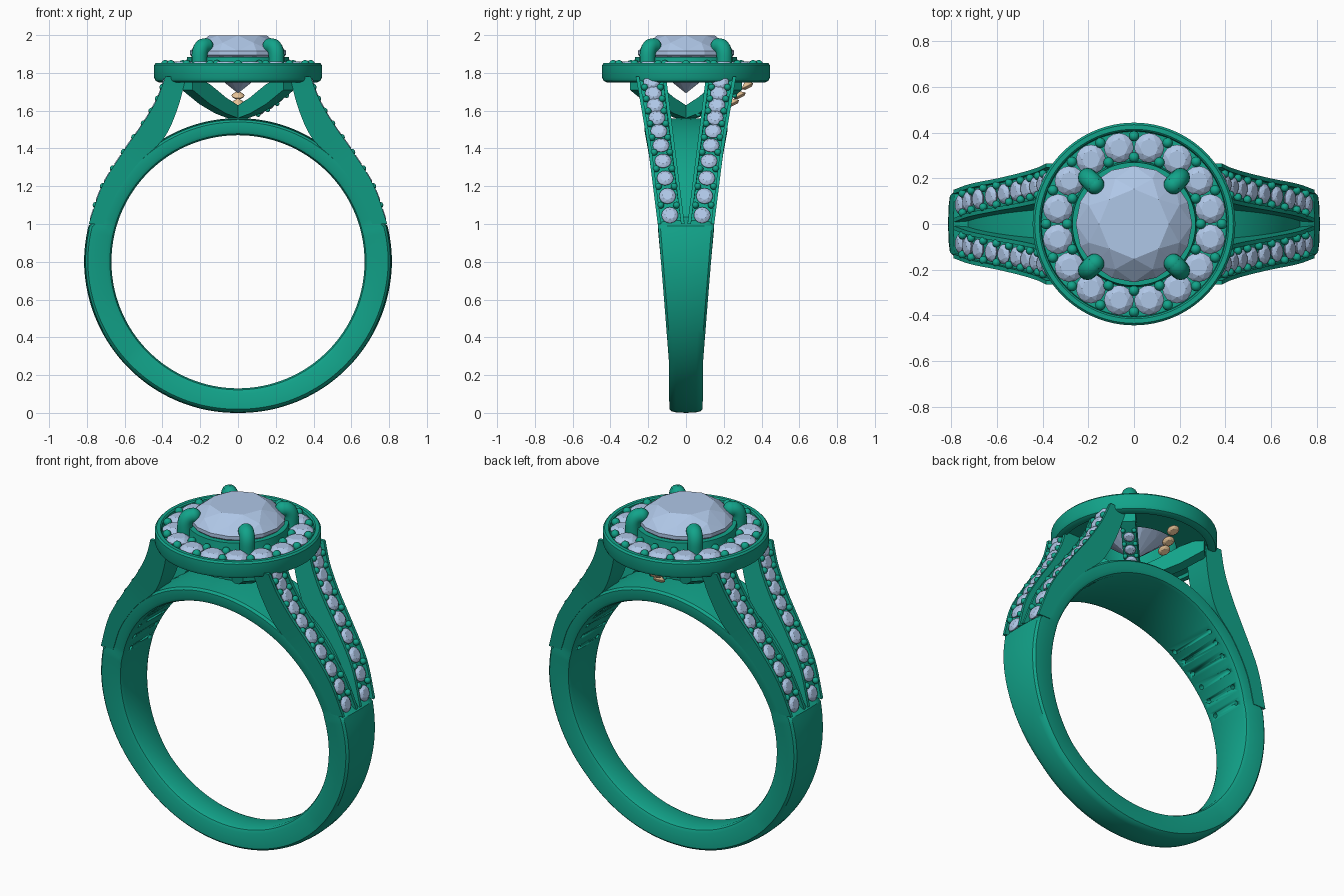
import bpy, bmesh, math
from mathutils import Vector, Matrix

if "Cube" in bpy.data.objects:
    bpy.data.objects.remove(bpy.data.objects["Cube"])


def material(name, rgb):
    m = bpy.data.materials.new(name)
    m.diffuse_color = (*rgb, 1)
    m.use_nodes = True
    m.node_tree.nodes["Principled BSDF"].inputs["Base Color"].default_value = m.diffuse_color
    return m


METAL = material("green_metal", (0.006, 0.37, 0.255))
STONE = material("pale_stone", (0.43, 0.57, 0.80))
TAN = material("tan_stone", (0.80, 0.55, 0.31))


def finish(bm, name, mat, angle=35):
    bmesh.ops.recalc_face_normals(bm, faces=bm.faces)
    me = bpy.data.meshes.new(name)
    bm.to_mesh(me)
    bm.free()
    me.materials.append(mat)
    if angle:
        me.shade_smooth()
        me.set_sharp_from_angle(angle=math.radians(angle))
    ob = bpy.data.objects.new(name, me)
    bpy.context.collection.objects.link(ob)
    return ob


def loft(bm, sections, loop=False):
    """Skin a row of equal-sized closed sections; cap the ends unless looped."""
    rows = [[bm.verts.new(p) for p in s] for s in sections]
    n = len(rows[0])
    for i in range(len(rows) if loop else len(rows) - 1):
        a, b = rows[i], rows[(i + 1) % len(rows)]
        for j in range(n):
            k = (j + 1) % n
            bm.faces.new((a[j], a[k], b[k], b[j]))
    if not loop:
        bm.faces.new(rows[0])
        bm.faces.new(rows[-1])


def lerp_table(t, table):
    for (a, va), (b, vb) in zip(table, table[1:]):
        if t <= b:
            f = max(0, (t - a) / (b - a))
            return va + (vb - va) * f
    return table[-1][1]


def spline(pts, t):
    """Catmull-Rom point at t in 0..1."""
    p = [Vector(q) for q in pts]
    p = [2 * p[0] - p[1]] + p + [2 * p[-1] - p[-2]]
    u = min(max(t, 0), 0.99999) * (len(pts) - 1)
    i = int(u)
    f = u - i
    a, b, c, d = p[i:i + 4]
    return 0.5 * (2 * b + (c - a) * f + (2 * a - 5 * b + 4 * c - d) * f * f
                  + (3 * b - a - 3 * c + d) * f ** 3)


# Brilliant-cut stone of unit girdle radius
def brilliant():
    bm = bmesh.new()
    for n, r, z, off in ((8, .6, .36, 0), (8, .84, .21, .5), (16, 1, .04, 0),
                         (16, 1, -.04, 0), (8, .5, -.46, .5), (1, 0, -.84, 0)):
        for i in range(n):
            a = 2 * math.pi * (i + off) / n
            bm.verts.new((r * math.cos(a), r * math.sin(a), z))
    bmesh.ops.convex_hull(bm, input=bm.verts)
    me = bpy.data.meshes.new("stone_cut")
    bm.to_mesh(me)
    bm.free()
    return me


CUT = brilliant()


def gems(name, items, mat=STONE):
    bm = bmesh.new()
    for pos, nrm, r in items:
        start = len(bm.verts)
        bm.from_mesh(CUT)
        bm.verts.ensure_lookup_table()
        q = Vector(nrm).to_track_quat('Z', 'Y').to_matrix().to_4x4()
        bmesh.ops.transform(bm, verts=bm.verts[start:],
                            matrix=Matrix.Translation(pos) @ q @ Matrix.Scale(r, 4))
    return finish(bm, name, mat, 0)


def beads(name, items):
    bm = bmesh.new()
    for pos, r in items:
        bmesh.ops.create_uvsphere(bm, u_segments=12, v_segments=8, radius=r,
                                  matrix=Matrix.Translation(pos))
    return finish(bm, name, METAL)


CZ, RIN = 0.80, 0.67
WIDTH = [(0, .088), (.3, .09), (.6, .115), (1, .15), (1.4, .2), (1.75, .26), (1.85, .28)]
half_width = lambda z: lerp_table(z, WIDTH)
gap = lambda z: .008 + .125 * (z - 1)

# Finger band: full hoop, stepping down under the split shoulders
bm = bmesh.new()
secs = []
for i in range(160):
    a = 2 * math.pi * i / 160
    el = math.degrees(math.asin(math.sin(a)))
    ro = lerp_table(el, [(-90, .80), (0, .815), (14, .814), (18, .765), (90, .76)])
    w = half_width(CZ + .74 * math.sin(a)) - (.004 if el > 14 else 0)
    prof = [(RIN, w - .025), (RIN + .008, w - .008), (RIN + .025, w), (ro - .02, w),
            (ro - .008, w - .012), (ro - .003, w * .6), (ro, 0)]
    prof += [(r, -y) for r, y in prof[-2::-1]]
    secs.append([(r * math.cos(a), y, CZ + r * math.sin(a)) for r, y in prof])
loft(bm, secs, True)
band = finish(bm, "finger_band", METAL)

# Split shoulders: four channel rails with stones and beads
OUT = [(.79, 1.0), (.72, 1.2), (.61, 1.38), (.505, 1.53), (.43, 1.66), (.385, 1.78)]
INN = [(.71, 1.0), (.645, 1.16), (.53, 1.32), (.395, 1.45), (.32, 1.61), (.275, 1.78)]
stones, dots, holes = [], [], []
for sx in (-1, 1):
    for sy in (-1, 1):
        bm = bmesh.new()
        secs = []
        for i in range(25):
            o, n = spline(OUT, i / 24), spline(INN, i / 24)
            d = o + (n - o).normalized() * .028
            yo, yi, w = half_width(o.y), gap(o.y), .018
            prof = [(n, gap(n.y)), (o, yi), (o, yi + w), (d, yi + w),
                    (d, yo - w), (o, yo - w), (o, yo), (n, half_width(n.y))]
            secs.append([(sx * p.x, sy * y, p.y) for p, y in prof])
        loft(bm, secs)
        finish(bm, f"shoulder_rail_{'left' if sx < 0 else 'right'}_{'front' if sy < 0 else 'back'}", METAL)
        for k in range(19):
            t = .05 + .91 * k / 18
            p = spline(OUT, t)
            tan = (spline(OUT, min(t + .02, 1)) - spline(OUT, t - .02)).normalized()
            nrm = Vector((sx * tan.y, 0, -tan.x))
            y = (half_width(p.y) + gap(p.y)) / 2
            pos = Vector((sx * p.x, sy * y, p.y))
            if k % 2 == 0:
                stones.append((pos - nrm * .012, nrm, .044))
                if k < 12:
                    holes.append((p, sx, sy * y))
            else:
                dots += [(pos + Vector((0, s * .042, 0)) - nrm * .006, .018) for s in (-1, 1)]
gems("shoulder_stones", stones)
beads("shoulder_beads", dots)

# Small drill holes on the inside of the band
bm = bmesh.new()
for p, sx, y in holes:
    d = Vector((sx * p.x, 0, p.y - CZ)).normalized()
    m = Matrix.Translation(d * .68 + Vector((0, y, CZ))) @ d.to_track_quat('Z', 'Y').to_matrix().to_4x4()
    bmesh.ops.create_cone(bm, cap_ends=True, segments=12, radius1=.014, radius2=.014, depth=.06, matrix=m)
cutter = finish(bm, "hole_cutter", METAL)
cutter.hide_render = True
cutter.hide_viewport = True
mod = band.modifiers.new("holes", 'BOOLEAN')
mod.operation, mod.solver, mod.object = 'DIFFERENCE', 'EXACT', cutter

# Halo tray with collar around the centre stone
bm = bmesh.new()
prof = [(.225, 1.765), (.238, 1.885), (.27, 1.885), (.277, 1.81), (.405, 1.81), (.408, 1.845),
        (.415, 1.852), (.435, 1.852), (.444, 1.842), (.444, 1.775), (.436, 1.758), (.42, 1.75),
        (.395, 1.75), (.39, 1.768)]
loft(bm, [[(r * math.cos(a), r * math.sin(a), z) for r, z in prof]
          for a in (2 * math.pi * i / 96 for i in range(96))], True)
finish(bm, "halo_tray", METAL)


def polar(r, a, z):
    return Vector((r * math.cos(a), r * math.sin(a), z))


step = math.tau / 16
gems("halo_stones", [(polar(.34, (i + .5) * step, 1.838), (0, 0, 1), .065) for i in range(16)])
beads("halo_beads", [(polar(r, i * step, 1.845), .023) for i in range(16) for r in (.292, .385)])
gems("centre_stone", [(Vector((0, 0, 1.906)), (0, 0, 1), .255)])

# Four claws and the crossing gallery arms beneath them
claw, arm = bmesh.new(), bmesh.new()
CLAW = [(.285, 1.78), (.288, 1.86), (.285, 1.91), (.268, 1.937), (.243, 1.942)]
for q in range(4):
    a = math.pi / 4 + q * math.pi / 2
    side = Vector((-math.sin(a), math.cos(a), 0))
    secs = []
    for i in range(17):
        t = i / 16
        c, e = spline(CLAW, t), spline(CLAW, t + .02) - spline(CLAW, t - .02)
        e.normalize()
        secs.append([polar(c.x + .042 * math.cos(b) * e.y, a, c.y - .042 * math.cos(b) * e.x)
                     + side * .042 * math.sin(b) for b in (math.tau * k / 16 for k in range(16))])
    loft(claw, secs)
    bmesh.ops.create_uvsphere(claw, u_segments=16, v_segments=10, radius=.042,
                              matrix=Matrix.Translation(polar(*CLAW[-1][:1], a, CLAW[-1][1])))
    loft(arm, [[polar(r, a, z) + side * s for z, s in ((lo, -.04), (hi, -.04), (hi, .04), (lo, .04))]
               for r, lo, hi in ((0, 1.55, 1.61), (.13, 1.585, 1.67), (.25, 1.635, 1.74), (.38, 1.71, 1.79))])
finish(claw, "claws", METAL)
finish(arm, "gallery_arms", METAL)

# Stones set along one arm, and three loose tan stones behind
down = polar(.45, math.pi / 4, -.9)
gems("arm_stones", [(polar(r, math.pi / 4, z), down, .03)
                    for r, z in ((.16, 1.593), (.23, 1.622), (.30, 1.66))])
beads("arm_beads", [(polar(r, math.pi / 4 + s * .03 / r, z), .013) for s in (-1, 1)
                    for r, z in ((.125, 1.58), (.195, 1.605), (.265, 1.638), (.335, 1.68))])
gems("loose_stones", [(Vector((0, y, z)), (0, .45, -.9), .034)
                      for y, z in ((.25, 1.64), (.285, 1.68), (.325, 1.73))], TAN)
